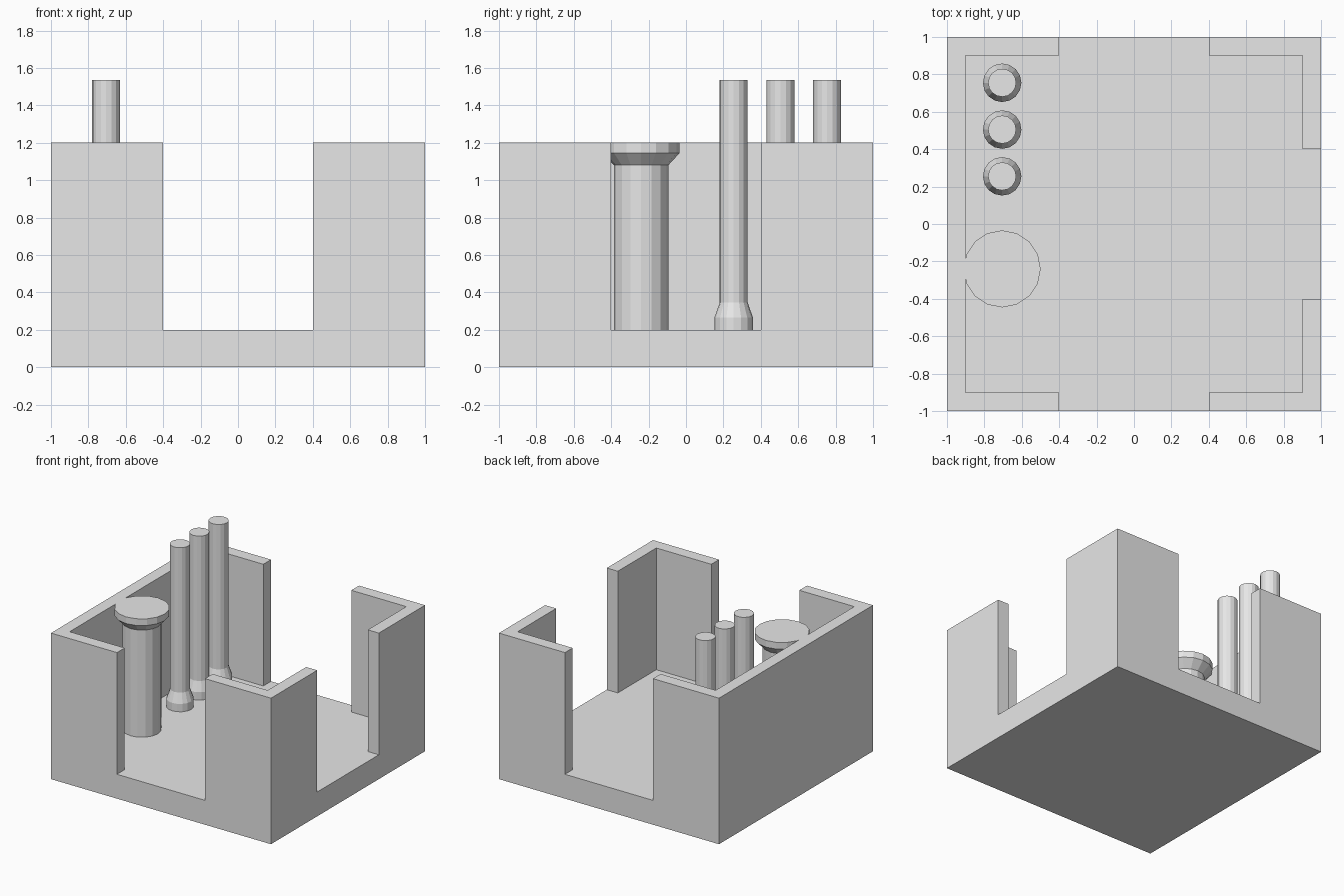
import bpy
import bmesh
from math import tau, cos, sin

default = bpy.data.objects.get("Cube")
if default:
    bpy.data.objects.remove(default, do_unlink=True)

FLOOR, RIM, WALL, GAP = 0.2, 1.2, 0.1, 0.4

# Single plain grey
grey = bpy.data.materials.new("plain_grey")
grey.use_nodes = True
grey.diffuse_color = (0.8, 0.8, 0.8, 1)
grey.node_tree.nodes["Principled BSDF"].inputs["Base Color"].default_value = grey.diffuse_color


def add_object(name, bm):
    bmesh.ops.recalc_face_normals(bm, faces=bm.faces)
    mesh = bpy.data.meshes.new(name)
    bm.to_mesh(mesh)
    bm.free()
    mesh.materials.append(grey)
    obj = bpy.data.objects.new(name, mesh)
    bpy.context.collection.objects.link(obj)
    return obj


def box(name, low, high):
    bm = bmesh.new()
    bmesh.ops.create_cube(bm, size=1)
    for v in bm.verts:
        v.co = [(a + b) / 2 + c * (b - a) for a, b, c in zip(low, high, v.co)]
    return add_object(name, bm)


def turned(name, x, y, profile, sides=16):
    """Closed faceted solid turned from (radius, height) points."""
    bm = bmesh.new()
    rings = [[bm.verts.new((x + r * cos(tau * i / sides), y + r * sin(tau * i / sides), z))
              for i in range(sides)] for r, z in profile]
    for lower, upper in zip(rings, rings[1:]):
        for i in range(sides):
            j = (i + 1) % sides
            bm.faces.new((lower[i], lower[j], upper[j], upper[i]))
    bm.faces.new(rings[0])
    bm.faces.new(rings[-1])
    return add_object(name, bm)


# Walled room: hollow block with openings front, back and left
room = box("walled_room", (-1, -1, 0), (1, 1, RIM))
inner = 1 - WALL
cutters = [
    box("room_cutter", (-inner, -inner, FLOOR), (inner, inner, 2)),
    box("front_back_cutter", (-GAP, -2, FLOOR), (GAP, 2, 2)),
    box("side_cutter", (0, -GAP, FLOOR), (2, GAP, 2)),
]
bpy.context.view_layer.objects.active = room
for cutter in cutters:
    cutter.hide_render = True
    cut = room.modifiers.new("opening", "BOOLEAN")
    cut.operation = "DIFFERENCE"
    cut.solver = "EXACT"
    cut.object = cutter
    bpy.ops.object.modifier_apply(modifier=cut.name)
    bpy.data.objects.remove(cutter, do_unlink=True)

# Thick column with flared capital
turned("column", -0.705, -0.24,
       [(0.146, FLOOR), (0.146, 1.08), (0.206, 1.145), (0.206, RIM)])

# Row of tall pipes on flared feet
for n in range(3):
    turned(f"pipe_{n + 1}", -0.705, 0.255 + 0.25 * n,
           [(0.103, FLOOR), (0.103, 0.265), (0.075, 0.345), (0.075, 1.535)])
